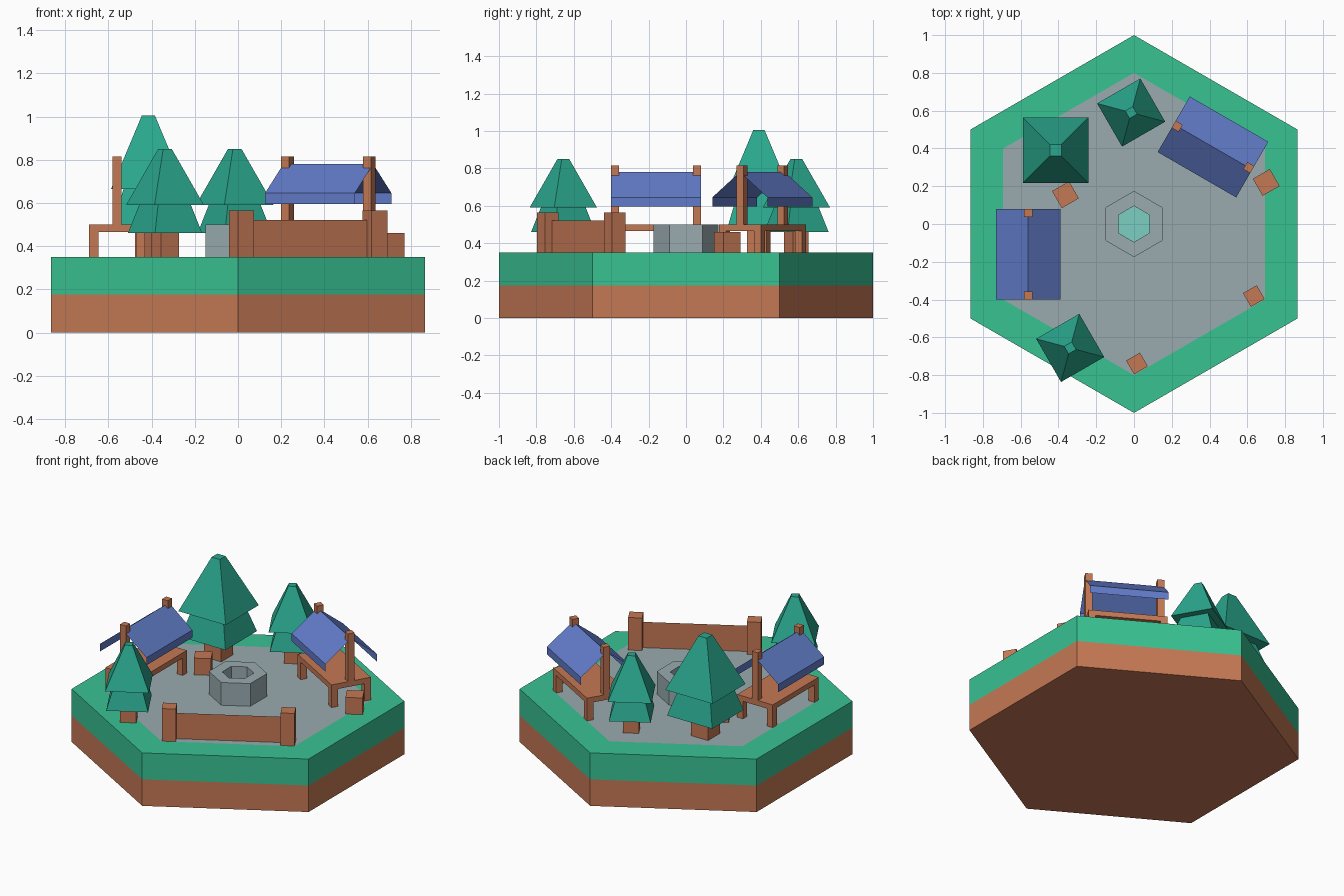
import bpy, bmesh
from math import pi, sin, cos, radians
from mathutils import Matrix, Vector

if "Cube" in bpy.data.objects:
    bpy.data.objects.remove(bpy.data.objects["Cube"])


def material(name, rgb):
    m = bpy.data.materials.new(name)
    m.diffuse_color = (*rgb, 1)
    m.use_nodes = True
    m.node_tree.nodes["Principled BSDF"].inputs["Base Color"].default_value = m.diffuse_color
    return m


WOOD = material("wood", (0.56, 0.19, 0.09))
GRASS = material("grass", (0.04, 0.54, 0.29))
LEAF = material("leaf", (0.023, 0.39, 0.27))
BLUE = material("blue", (0.12, 0.20, 0.58))
STONE = material("stone", (0.32, 0.41, 0.43))
WATER = material("water", (0.20, 0.62, 0.54))
GROUND = 0.35


def finish(name, bm, mat, frame=Matrix()):
    me = bpy.data.meshes.new(name)
    bm.to_mesh(me)
    bm.free()
    me.materials.append(mat)
    ob = bpy.data.objects.new(name, me)
    ob.matrix_world = frame
    bpy.context.collection.objects.link(ob)
    return ob


def rings(name, mat, n, profile, frame=Matrix(), bottom=False, top=False):
    """Flat-sided solid from (radius, z) rings with n sides."""
    bm = bmesh.new()
    start = pi / n if n == 4 else pi / 2
    loops = [[bm.verts.new((r * cos(start + 2 * pi * i / n),
                            r * sin(start + 2 * pi * i / n), z)) for i in range(n)]
             for r, z in profile]
    for a, b in zip(loops, loops[1:]):
        for i in range(n):
            j = (i + 1) % n
            bm.faces.new((a[i], a[j], b[j], b[i]))
    if bottom:
        bm.faces.new(loops[0][::-1])
    if top:
        bm.faces.new(loops[-1])
    return finish(name, bm, mat, frame)


def box(name, mat, lo, hi, frame=Matrix()):
    bm = bmesh.new()
    lo, hi = Vector(lo), Vector(hi)
    bmesh.ops.create_cube(bm, size=1, matrix=Matrix.Translation((lo + hi) / 2)
                          @ Matrix.Diagonal((*(hi - lo), 1)))
    return finish(name, bm, mat, frame)


def place(x, y, angle=0.0, scale=1.0):
    return (Matrix.Translation((x, y, GROUND)) @ Matrix.Rotation(radians(angle), 4, 'Z')
            @ Matrix.Scale(scale, 4))


# Hexagonal tile: soil, grass rim and paved middle
rings("soil", WOOD, 6, [(1, 0), (1, 0.175)], bottom=True)
rings("grass_rim", GRASS, 6, [(1, 0.175), (1, GROUND), (0.8, GROUND)])
rings("paving", STONE, 6, [(0.8, GROUND)], top=True)

# Well with water inside
rings("well_wall", STONE, 6,
      [(0.175, 0.35), (0.175, 0.5), (0.095, 0.5), (0.095, 0.375)])
rings("well_water", WATER, 6, [(0.095, 0.375)], top=True)


# Trees: square trunk and two tapered tiers
def tree(name, x, y, angle, scale):
    f = place(x, y, angle, scale)
    q = 2 ** 0.5
    rings(name + "_trunk", WOOD, 4, [(0.048 * q, 0), (0.048 * q, 0.11)], f)
    rings(name + "_lower_tier", LEAF, 4, [(0.126 * q, 0.11), (0.088 * q, 0.24)], f, bottom=True)
    rings(name + "_upper_tier", LEAF, 4, [(0.132 * q, 0.24), (0.023 * q, 0.5)], f,
          bottom=True, top=True)


tree("large_tree", -0.415, 0.39, 0, 1.31)
tree("back_tree", -0.015, 0.59, 30, 1)
tree("front_tree", -0.338, -0.656, 30, 1)


# Market stalls: table, legs, roof posts and sheet roof along local y
def stall(name, x, y, angle):
    f = place(x, y, angle)
    box(name + "_table", WOOD, (-0.13, -0.24, 0.115), (0.13, 0.24, 0.15), f)
    for s in (-1, 1):
        yc = s * 0.2185
        box(name + "_roof_post", WOOD, (-0.0215, yc - 0.0215, 0.15),
            (0.0215, yc + 0.0215, 0.465), f)
        for t in (-1, 1):
            xc = t * 0.1085
            box(name + "_leg", WOOD, (xc - 0.0215, yc - 0.0215, 0),
                (xc + 0.0215, yc + 0.0215, 0.115), f)
    bm = bmesh.new()
    outline = [(-0.17, 0.245), (-0.17, 0.295), (0, 0.43), (0.17, 0.295), (0.17, 0.245)]
    a, b = [[bm.verts.new((px, py, pz)) for px, pz in outline] for py in (-0.24, 0.24)]
    for i in range(4):
        bm.faces.new((a[i], a[i + 1], b[i + 1], b[i]))
    finish(name + "_roof", bm, BLUE, f)


stall("left_stall", -0.56, -0.16, 0)
stall("right_stall", 0.418, 0.408, 60)

# Crates beside the stalls
for cx, cy in ((-0.363, 0.155), (0.70, 0.22)):
    box("crate", WOOD, (-0.052, -0.052, 0), (0.052, 0.052, 0.11), place(cx, cy, 30))

# Fence: two posts joined by a thin panel
fence = place(0.325, -0.56, 30)
for s in (-1, 1):
    box("fence_post", WOOD, (s * 0.357 - 0.042, -0.042, 0), (s * 0.357 + 0.042, 0.042, 0.215), fence)
bm = bmesh.new()
bm.faces.new([bm.verts.new(p) for p in
              ((-0.33, 0, 0), (0.33, 0, 0), (0.33, 0, 0.17), (-0.33, 0, 0.17))])
finish("fence_panel", bm, WOOD, fence)
